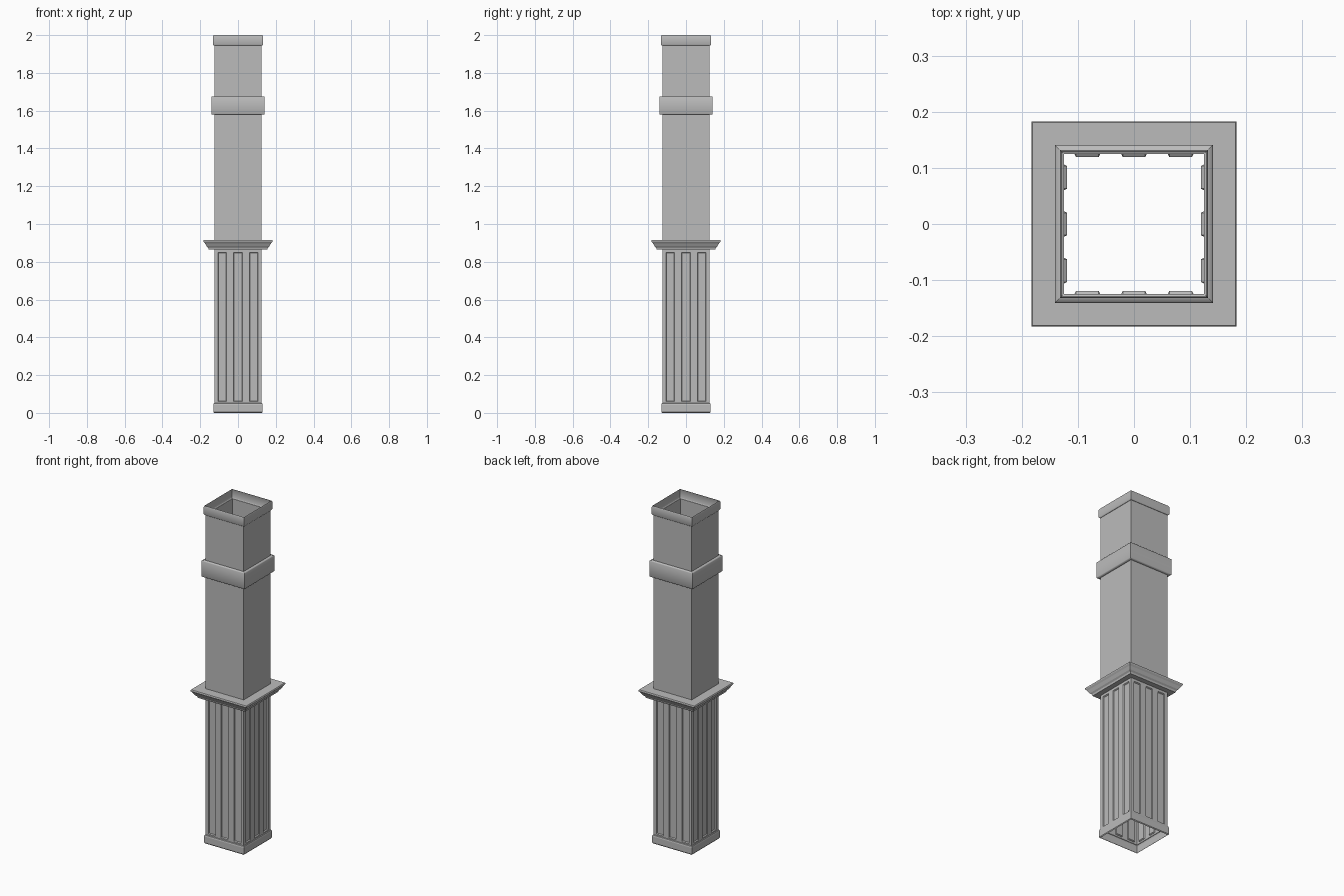
import bpy, bmesh, math
from mathutils import Matrix

cube = bpy.data.objects.get("Cube")
if cube:
    bpy.data.objects.remove(cube, do_unlink=True)

# Single stone colour
stone = bpy.data.materials.new("stone_grey")
stone.use_nodes = True
GREY = (0.5, 0.5, 0.5, 1)
stone.diffuse_color = GREY
stone.node_tree.nodes["Principled BSDF"].inputs["Base Color"].default_value = GREY

HALF = 0.125     # half width of the shaft
FLOOR = 0.119    # half width at the bottom of the flutes


def finish(bm, name):
    bmesh.ops.remove_doubles(bm, verts=bm.verts, dist=0.0001)
    mesh = bpy.data.meshes.new(name)
    bm.to_mesh(mesh)
    bm.free()
    mesh.materials.append(stone)
    obj = bpy.data.objects.new(name, mesh)
    bpy.context.collection.objects.link(obj)
    return obj


def grid_side(bm, xs, zs, depth, turn):
    """One wall of the shaft; depth(i, j) gives its distance from the axis."""
    rot = Matrix.Rotation(turn * math.pi / 2, 3, 'Z')
    rows = []
    for j, z in enumerate(zs):
        row = []
        for i, x in enumerate(xs):
            v = bm.verts.new((x, -depth(i, j), z))
            v.co = rot @ v.co
            row.append(v)
        rows.append(row)
    for low, high in zip(rows, rows[1:]):
        for i in range(len(xs) - 1):
            bm.faces.new((low[i], low[i + 1], high[i + 1], high[i]))


def moulding(name, profile, soft):
    """Sweep a (half width, height) profile round a square, mitred at the corners."""
    bm = bmesh.new()
    corners = [(-1, -1), (1, -1), (1, 1), (-1, 1)]
    rings = [[bm.verts.new((r * x, r * y, z)) for x, y in corners] for r, z in profile]
    for low, high in zip(rings, rings[1:]):
        for i in range(4):
            k = (i + 1) % 4
            bm.faces.new((low[i], low[k], high[k], high[i]))
    for f in bm.faces:
        f.smooth = soft
    # Keep the mitred corners crisp
    for e in bm.edges:
        a, b = (v.co for v in e.verts)
        if a.x * b.x > 0 and a.y * b.y > 0:
            e.smooth = False
    return finish(bm, name)


# Lower shaft with three recessed flutes on every side
xs = [-HALF]
for centre in (-0.083, 0, 0.083):
    xs += [centre + d for d in (-0.023, -0.02, 0.02, 0.023)]
xs.append(HALF)
zs = [0.05, 0.06, 0.064, 0.846, 0.85, 0.89]


def flute_depth(i, j):
    inside = j in (2, 3) and 0 < i < len(xs) - 1 and (i - 1) % 4 in (1, 2)
    return FLOOR if inside else HALF


bm = bmesh.new()
for turn in range(4):
    grid_side(bm, xs, zs, flute_depth, turn)
finish(bm, "fluted_lower_shaft")

# Plain upper shaft, open at the top
bm = bmesh.new()
for turn in range(4):
    grid_side(bm, [-HALF, HALF], [0.89, 1.945], lambda i, j: HALF, turn)
finish(bm, "plain_upper_shaft")

# Mouldings, listed from the floor up
moulding("base_ring", [(0.127, 0), (0.131, 0.005), (0.131, 0.042),
                       (0.129, 0.05), (HALF, 0.052)], False)
moulding("cornice", [(HALF, 0.865), (0.155, 0.865), (0.158, 0.875), (0.166, 0.882),
                     (0.175, 0.898), (0.181, 0.905), (0.183, 0.908),
                     (0.183, 0.913), (0.181, 0.916), (HALF, 0.916)], False)
moulding("upper_band", [(HALF, 1.581), (0.139, 1.581), (0.141, 1.584),
                        (0.141, 1.673), (0.139, 1.676), (HALF, 1.676)], True)
moulding("top_ring", [(HALF, 1.945), (0.129, 1.945), (0.132, 1.95),
                      (0.132, 1.993), (0.129, 2.0)], True)
